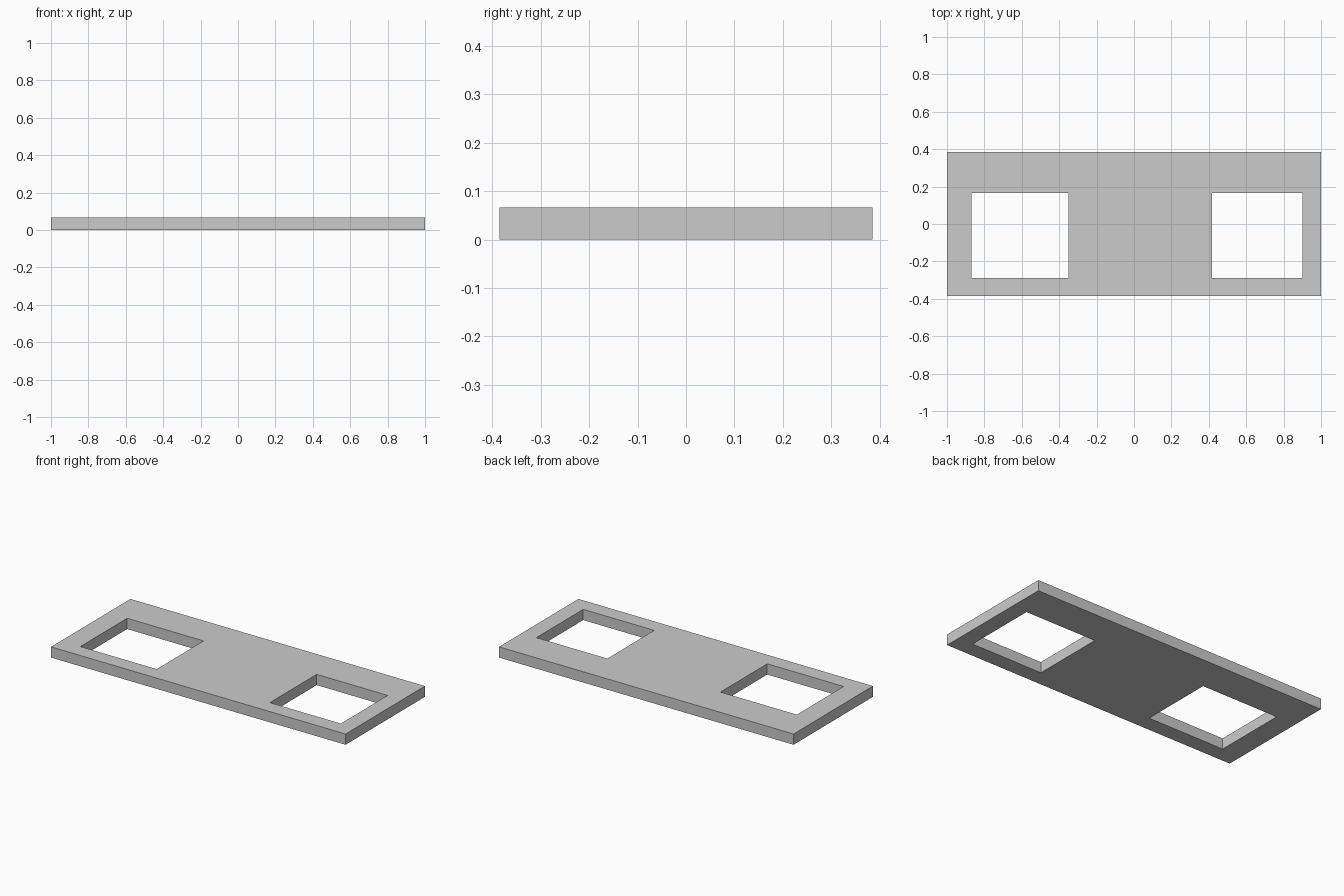
import bpy, bmesh

if "Cube" in bpy.data.objects:
    bpy.data.objects.remove(bpy.data.objects["Cube"])

# Plate outline and window edges, as cut lines
xs = [-1.0, -0.869, -0.35, 0.418, 0.90, 1.0]
ys = [-0.385, -0.288, 0.166, 0.385]
thickness = 0.066
windows = {(1, 1), (3, 1)}

# Flat sheet of cells, leaving the two windows open
bm = bmesh.new()
grid = [[bm.verts.new((x, y, 0)) for y in ys] for x in xs]
for i in range(len(xs) - 1):
    for j in range(len(ys) - 1):
        if (i, j) not in windows:
            bm.faces.new((grid[i][j], grid[i + 1][j], grid[i + 1][j + 1], grid[i][j + 1]))

# Thicken the sheet upwards, keeping the underside
ext = bmesh.ops.extrude_face_region(bm, geom=bm.faces[:], use_keep_orig=True)
top = [g for g in ext["geom"] if isinstance(g, bmesh.types.BMVert)]
bmesh.ops.translate(bm, verts=top, vec=(0, 0, thickness))
bmesh.ops.recalc_face_normals(bm, faces=bm.faces[:])

mesh = bpy.data.meshes.new("plate_with_two_windows")
bm.to_mesh(mesh)
bm.free()
plate = bpy.data.objects.new("plate_with_two_windows", mesh)
bpy.context.collection.objects.link(plate)
